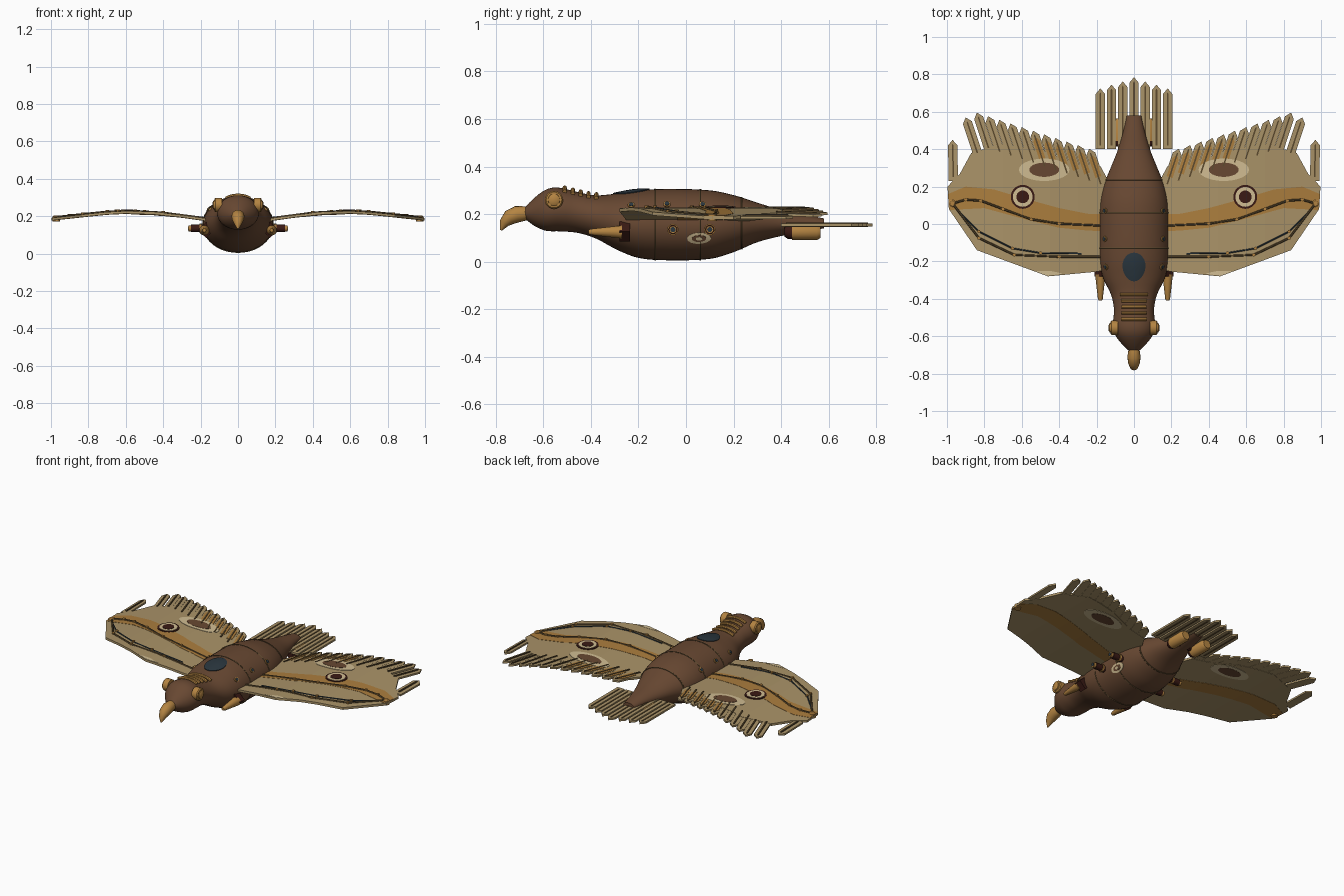
import bpy, bmesh, math
from mathutils import Vector

if "Cube" in bpy.data.objects:
    bpy.data.objects.remove(bpy.data.objects["Cube"])

def mat(name, r, g, b):
    lin = [((c / 255 + .055) / 1.055) ** 2.4 for c in (r, g, b)]
    m = bpy.data.materials.new(name)
    m.diffuse_color = (*lin, 1)
    m.use_nodes = True
    m.node_tree.nodes["Principled BSDF"].inputs["Base Color"].default_value = m.diffuse_color
    return m

BROWN = mat("leather brown", 104, 72, 50)
TAN = mat("feather tan", 170, 147, 104)
OCHRE = mat("ochre band", 172, 126, 62)
GOLD = mat("brass", 180, 132, 66)
DARK = mat("dark maroon", 58, 26, 20)
CREAM = mat("cream", 208, 188, 146)
BLUE = mat("dark glass", 42, 54, 62)
SPAR = mat("dark spar", 92, 74, 46)

def finish(name, bm, material, mirror=False):
    bmesh.ops.recalc_face_normals(bm, faces=bm.faces)
    me = bpy.data.meshes.new(name)
    bm.to_mesh(me)
    bm.free()
    me.materials.append(material)
    me.shade_smooth()
    me.set_sharp_from_angle(angle=math.radians(35))
    ob = bpy.data.objects.new(name, me)
    bpy.context.collection.objects.link(ob)
    if mirror:
        ob.modifiers.new("mirror", 'MIRROR').use_mirror_merge = False
    return ob

def skin(bm, rings, cap=True):
    for a, b in zip(rings, rings[1:]):
        for i in range(len(a)):
            j = (i + 1) % len(a)
            bm.faces.new((a[i], a[j], b[j], b[i]))
    if cap:
        bm.faces.new(rings[0])
        bm.faces.new(rings[-1])

def sweep(name, pts, radii, material, mirror=False, up=(0, 0, 1), seg=8):
    """Round bar along a path, one radius per point."""
    bm, up = bmesh.new(), Vector(up)
    pts = [Vector(p) for p in pts]
    if not isinstance(radii, (list, tuple)):
        radii = [radii] * len(pts)
    rings = []
    for i, p in enumerate(pts):
        t = (pts[min(i + 1, len(pts) - 1)] - pts[max(i - 1, 0)]).normalized()
        s = t.cross(up).normalized()
        n = s.cross(t)
        rings.append([bm.verts.new(p + radii[i] * (math.cos(a) * s + math.sin(a) * n))
                      for a in (k * math.tau / seg for k in range(seg))])
    skin(bm, rings)
    return finish(name, bm, material, mirror)

# Body profile: y, half width, bottom z, top z
PROFILE = [(-.68, .025, .185, .225), (-.645, .062, .155, .262), (-.59, .103, .13, .303),
           (-.54, .113, .128, .312), (-.46, .107, .122, .294), (-.38, .122, .098, .279),
           (-.29, .165, .05, .287), (-.2, .185, .016, .3), (-.08, .187, .006, .306),
           (.1, .185, .012, .3), (.2, .165, .04, .28), (.3, .125, .082, .248),
           (.4, .085, .108, .218), (.5, .056, .128, .198), (.58, .038, .14, .182)]

def section(y):
    """Catmull-Rom style (Hermite) interpolation of the profile."""
    P = PROFILE
    k = max(0, min(len(P) - 2, sum(p[0] <= y for p in P) - 1))
    h = P[k + 1][0] - P[k][0]
    t = (y - P[k][0]) / h
    def slope(i, c):
        a, b = P[max(i - 1, 0)], P[min(i + 1, len(P) - 1)]
        return (b[c] - a[c]) / (b[0] - a[0]) * h
    w, lo, hi = [(2*t**3 - 3*t*t + 1) * P[k][c] + (t**3 - 2*t*t + t) * slope(k, c)
                 + (3*t*t - 2*t**3) * P[k + 1][c] + (t**3 - t*t) * slope(k + 1, c) for c in (1, 2, 3)]
    return w, (lo + hi) / 2, (hi - lo) / 2

def surf(y, ang, off=0):
    w, zc, h = section(y)
    return Vector(((w + off) * math.sin(ang), y, zc + (h + off) * math.cos(ang)))

# Fuselage
bm = bmesh.new()
skin(bm, [[bm.verts.new(surf(-.68 + 1.26 * i / 64, k * math.tau / 40)) for k in range(40)] for i in range(65)])
finish("fuselage", bm, BROWN)

def patch(name, y, ang, ry, ra, material, mirror=True, off=.002, dome=0.0, seg=24):
    """Thin oval plate hugging the fuselage."""
    bm = bmesh.new()
    rings = []
    for f, o in ((1, -.004), (1, off), (.8, off + dome * .5), (.5, off + dome * .8), (.1, off + dome)):
        rings.append([bm.verts.new(surf(y + ry * f * math.cos(a), ang + ra * f * math.sin(a), o))
                      for a in (k * math.tau / seg for k in range(seg))])
    skin(bm, rings)
    finish(name, bm, material, mirror)

# Canopy, portholes, flank markings
patch("canopy", -.23, 0, .077, .34, BLUE, False, .004, .004)
for y in (-.23, -.08, .07):
    patch("porthole_rim", y, .97, .015, .09, GOLD, off=.006, seg=14)
    patch("porthole_glass", y, .97, .01, .06, BLUE, off=.008, seg=14)
patch("flank_mark_cream", .055, 1.97, .05, .17, CREAM)
patch("flank_mark_brown", .055, 1.97, .03, .1, BROWN, off=.004)
patch("flank_mark_dot", .055, 1.97, .014, .05, CREAM, off=.006)

# Riveted seams and neck ribs
for y in (-.13, .06, .235):
    sweep("seam_ring", [surf(y, k * math.tau / 40) for k in range(41)], .0035, SPAR, up=(0, 1, 0), seg=6)
for y in (-.51, -.476, -.443, -.41, -.377):
    sweep("neck_rib", [surf(y, k * .1, .005) for k in range(-6, 7)], .009, GOLD, up=(0, 1, 0))

# Head: hooked beak and eyes
sweep("beak", [(0, -.655, .205), (0, -.675, .203), (0, -.71, .2), (0, -.742, .186), (0, -.765, .162), (0, -.778, .132)],
      [.026, .03, .035, .032, .021, .004], GOLD, up=(1, 0, 0), seg=16)
sweep("eye_rim", [(.085, -.555, .26), (.12, -.555, .26), (.126, -.555, .26)], [.038, .038, .033], GOLD, True, seg=20)
sweep("eye_lens", [(.12, -.555, .26), (.13, -.555, .26), (.136, -.555, .26)], [.027, .025, .014], GOLD, True, seg=20)

# Forward guns, side exhausts, rear thrusters
sweep("gun_barrel", [(.18, -.41, .125), (.18, -.4, .125), (.18, -.27, .125)], [.009, .013, .028], GOLD, True, seg=14)
sweep("gun_mount", [(.17, -.28, .127), (.17, -.235, .127)], .042, DARK, True, seg=4)
for y in (-.055, .1):
    sweep("side_exhaust", [(.14, y, .135), (.25, y, .135)], .02, DARK, True, seg=14)
    sweep("exhaust_collar", [(.195, y, .135), (.205, y, .135)], .024, GOLD, True, seg=14)
    sweep("exhaust_cap", [(.245, y, .135), (.265, y, .135)], .016, GOLD, True, seg=14)
    sweep("exhaust_glass", [(.26, y, .135), (.268, y, .135)], .011, BLUE, True, seg=14)
sweep("thruster_mount", [(.03, .45, .135), (.08, .45, .125)], .015, DARK, True)
sweep("thruster_front", [(.08, .415, .125), (.08, .43, .125), (.08, .54, .125)], [.02, .03, .032], DARK, True, seg=16)
sweep("thruster_nozzle", [(.08, .445, .125), (.08, .55, .125), (.08, .565, .125)], [.034, .034, .026], GOLD, True, seg=16)

# Wings follow a gull curve across the span
CURVE = [(.1, .17), (.2, .186), (.3, .2), (.45, .216), (.6, .221), (.7, .216), (.8, .206), (.9, .195), (1.02, .182)]

def wing_z(x):
    for (a, za), (b, zb) in zip(CURVE, CURVE[1:]):
        if x <= b:
            return za + (zb - za) * (x - a) / (b - a)
    return CURVE[-1][1]

def plate(name, outline, lo, hi, material, mirror=True, base=None):
    """Flat outline with thickness, bent to the wing curve unless base z is given."""
    bm = bmesh.new()
    skin(bm, [[bm.verts.new((x, y, z)) for x, y in outline] for z in (lo, hi)])
    if base is None:
        for x, _ in CURVE[1:-1]:
            bmesh.ops.bisect_plane(bm, geom=bm.verts[:] + bm.edges[:] + bm.faces[:],
                                   plane_co=(x, 0, 0), plane_no=(1, 0, 0), dist=1e-5)
    for v in bm.verts:
        v.co.z += wing_z(v.co.x) if base is None else base
    ob = finish(name, bm, material, mirror)
    ob.data.shade_flat()

def both_sides(name, outline, level, material):
    plate(name + "_top", outline, .006, .007 + .0015 * level, material)
    plate(name + "_under", outline, -.007 - .0015 * level, -.006, material)

def oval(cx, cy, rx, ry, n=28):
    return [(cx + rx * math.cos(k * math.tau / n), cy + ry * math.sin(k * math.tau / n)) for k in range(n)]

def strip(tip, direction, start, end, w, point):
    """Outline of a pointed strip; start and end measured back from the tip."""
    d = Vector(direction).normalized()
    n, t = Vector((d.y, -d.x)) * w / 2, Vector(tip)
    a, b, c = t - d * start, t - d * (end + point), t - d * end
    return [tuple(p) for p in (a - n, a + n, b + n, c, b - n)]

plate("wing", [(.12, -.24), (.2, -.255), (.46, -.28), (.84, -.14), (.99, .08), (.997, .2), (.93, .27),
               (.87, .38), (.7, .43), (.5, .39), (.3, .32), (.18, .31), (.12, .2)], -.007, .007, TAN)
both_sides("wing_band", [(.12, -.04), (.25, -.035), (.4, -.02), (.6, .03), (.8, .085), (.985, .075), (.994, .16),
                         (.9, .2), (.75, .185), (.6, .14), (.4, .085), (.25, .055), (.12, .05)], 1, OCHRE)
both_sides("oval_mark_cream", oval(.48, .29, .135, .06), 1.6, CREAM)
both_sides("oval_mark_brown", oval(.48, .29, .08, .038), 2.4, BROWN)
plate("edge_mark", [(.38, -.265), (.46, -.277), (.53, -.252), (.45, -.25)], .006, .0085, CREAM)
for i, (r, m) in enumerate(((.064, DARK), (.053, CREAM), (.034, DARK))):
    plate("eyespot_ring", oval(.595, .145, r, r), .006, .011 + .002 * i, m)

# Wing feathers: one tip feather plus a staggered row of twelve
feathers = [((.97, .45), (.02, 1))] + [((.9 - .06 * i, .57 if i == 0 else .615 - .0193 * i), (.33, 1)) for i in range(12)]
for i, (tip, d) in enumerate(feathers):
    plate("wing_feather", strip(tip, d, .27 if i else .22, 0, .05, .03), -.0055, .0055, TAN)
    if i > 6:
        plate("feather_ochre", strip(tip, d, .16, .03, .034, .03), .005, .009, OCHRE)
    plate("feather_shaft", strip(tip, d, .2, .02, .008, .01), .004, .012, SPAR)

# Wing spars and tip joint
for name, path, r, m in (
        ("main_spar", [(.15, -.01), (.4, .002), (.55, .025), (.7, .08), (.82, .125), (.9, .13), (.97, .11)], .006, SPAR),
        ("front_spar", [(.15, -.175), (.4, -.175), (.64, -.165), (.83, -.075), (.97, .11)], .006, SPAR),
        ("control_cable", [(.28, -.158), (.5, -.155), (.65, -.13), (.83, -.04), (.93, .06)], .004, BLUE)):
    sweep(name, [(x, y, wing_z(x) + .009) for x, y in path], r, m, True, seg=6)
    for x, y in path[1:-1]:
        sweep("spar_joint", [(x, y, wing_z(x)), (x, y, wing_z(x) + .017)], .009, GOLD, True, up=(0, 1, 0))
sweep("tip_joint", [(.972, .11, .172), (.972, .11, .198), (.972, .11, .203)], [.02, .02, .013], GOLD, True, up=(0, 1, 0), seg=14)

# Tail fan: seven parallel feathers
for i in range(-3, 4):
    tip = (.06 * i, (.785, .762, .745, .725)[abs(i)])
    plate("tail_feather", strip(tip, (0, 1), tip[1] - .4, 0, .05, .03), -.006, .006, TAN, False, .155)
    plate("tail_shaft", strip(tip, (0, 1), tip[1] - .42, .02, .009, .01), -.009, .009, SPAR, False, .155)
